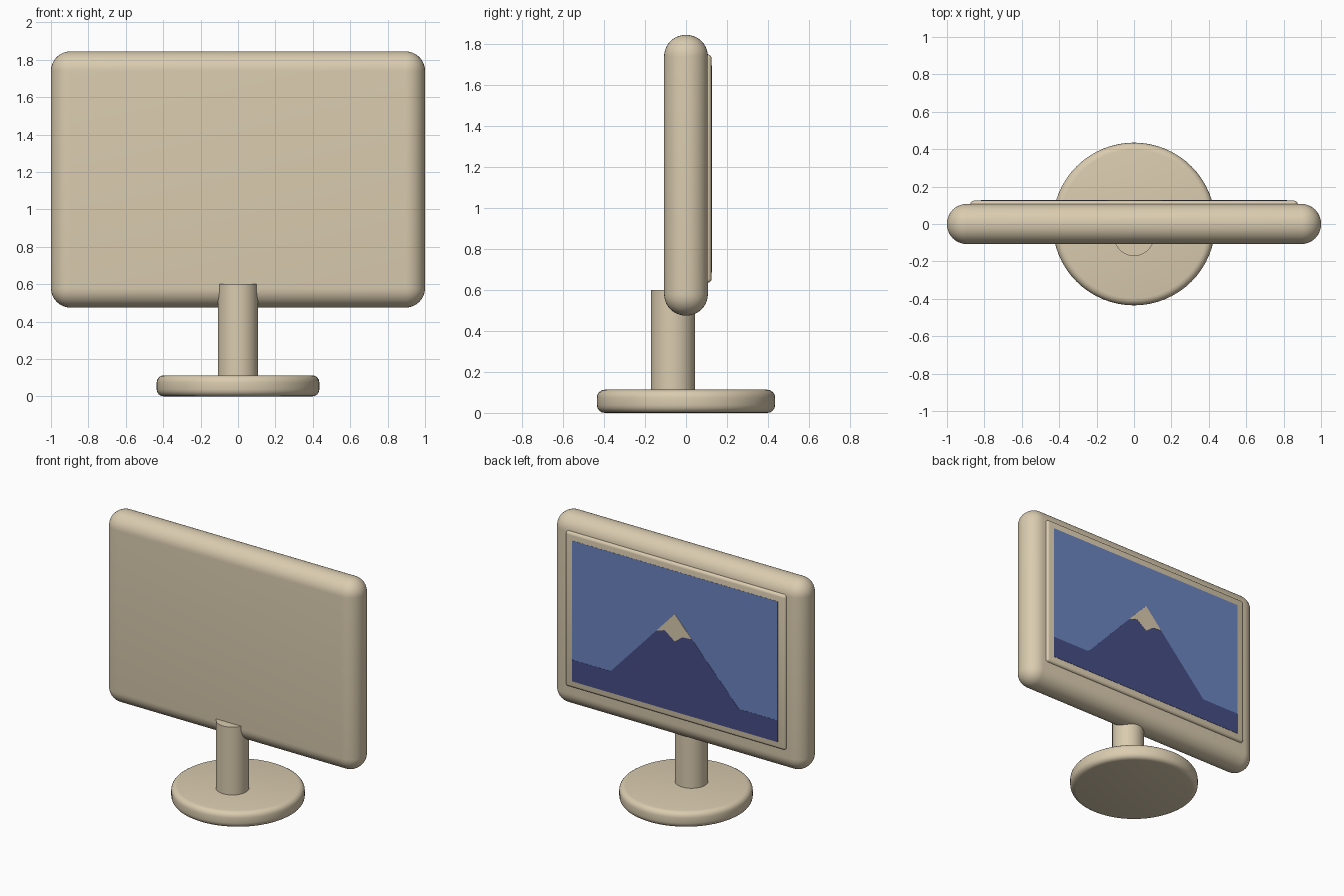
import bpy, bmesh, math

if "Cube" in bpy.data.objects:
    bpy.data.objects.remove(bpy.data.objects["Cube"])


def material(name, rgb):
    m = bpy.data.materials.new(name)
    m.diffuse_color = (*rgb, 1)
    m.use_nodes = True
    m.node_tree.nodes["Principled BSDF"].inputs["Base Color"].default_value = m.diffuse_color
    return m


beige = material("warm beige", (0.70, 0.60, 0.43))
blue = material("sky blue", (0.15, 0.23, 0.53))
navy = material("mountain navy", (0.06, 0.075, 0.24))


def finish(obj, name, mat, bevel=0, segments=4):
    obj.name = name
    obj.data.materials.append(mat)
    if bevel:
        mod = obj.modifiers.new("round", "BEVEL")
        mod.width = bevel
        mod.segments = segments
        mod.limit_method = "ANGLE"
        mod.angle_limit = math.radians(50)
        bpy.ops.object.modifier_apply(modifier=mod.name)
    bpy.ops.object.shade_smooth_by_angle(angle=math.radians(35))
    return obj


def box(name, lo, hi, mat, bevel, segments):
    bpy.ops.mesh.primitive_cube_add(size=1)
    obj = bpy.context.object
    for v in obj.data.vertices:
        v.co = [hi[i] if v.co[i] > 0 else lo[i] for i in range(3)]
    return finish(obj, name, mat, bevel, segments)


def cylinder(name, r, z0, z1, y, mat, bevel=0):
    bpy.ops.mesh.primitive_cylinder_add(vertices=64, radius=r, depth=z1 - z0,
                                        location=(0, y, (z0 + z1) / 2))
    return finish(bpy.context.object, name, mat, bevel)


def plate(name, points, y0, y1, mat):
    """Thin flat prism from an (x, z) outline, facing +y."""
    bm = bmesh.new()
    face = bm.faces.new([bm.verts.new((x, y0, z)) for x, z in points])
    ext = bmesh.ops.extrude_face_region(bm, geom=[face])["geom"]
    for v in ext:
        if isinstance(v, bmesh.types.BMVert):
            v.co.y = y1
    bmesh.ops.recalc_face_normals(bm, faces=bm.faces)
    me = bpy.data.meshes.new(name)
    bm.to_mesh(me)
    bm.free()
    me.materials.append(mat)
    bpy.context.collection.objects.link(bpy.data.objects.new(name, me))


# Stand
cylinder("stand_base", 0.435, 0, 0.113, 0, beige, 0.038)
cylinder("stand_neck", 0.108, 0.09, 0.6, -0.063, beige)

# Pillow-edged casing and raised display bezel
box("casing", (-1, -0.107, 0.475), (1, 0.107, 1.845), beige, 0.105, 10)
box("screen_bezel", (-0.875, 0.05, 0.635), (0.875, 0.125, 1.75), beige, 0.02, 4)

# Picture on the screen
w, bottom, top, ground = 0.817, 0.685, 1.695, 0.84
plate("screen_sky", [(-w, bottom), (w, bottom), (w, top), (-w, top)],
      0.122, 0.126, blue)
plate("screen_mountain", [(-w, bottom), (w, bottom), (w, ground), (0.51, ground),
                          (0, 1.386), (-0.51, ground), (-w, ground)],
      0.122, 0.127, navy)
plate("screen_snow_cap", [(0, 1.386), (0.147, 1.229), (0.08, 1.25), (0, 1.19),
                          (-0.06, 1.236), (-0.135, 1.2415)],
      0.122, 0.128, beige)
